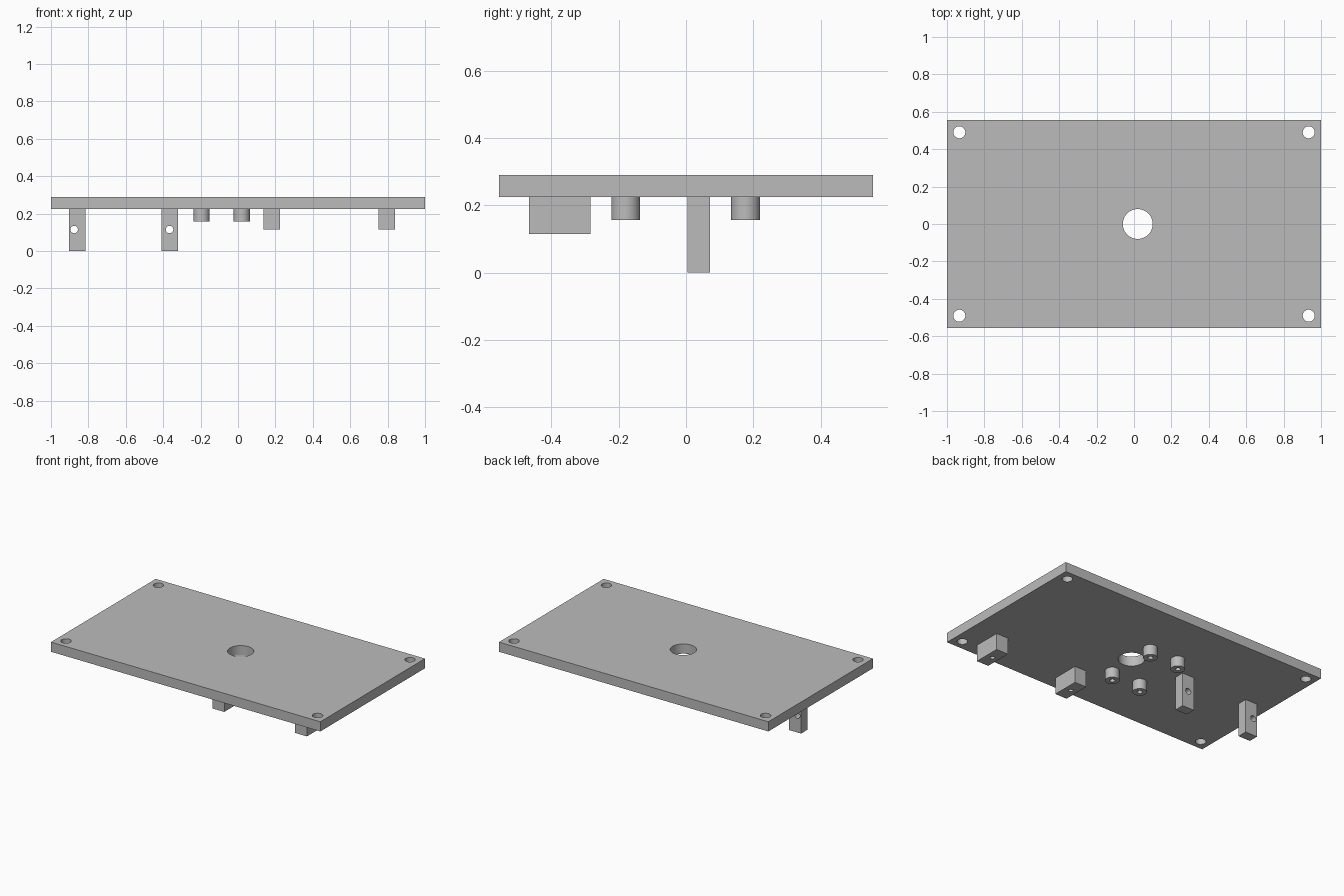
import bpy
from math import pi, radians

default = bpy.data.objects.get("Cube")
if default:
    bpy.data.objects.remove(default, do_unlink=True)

# Single grey material
GREY = (0.5, 0.5, 0.5, 1.0)
grey = bpy.data.materials.new("plain grey")
grey.use_nodes = True
grey.diffuse_color = GREY
grey.node_tree.nodes["Principled BSDF"].inputs["Base Color"].default_value = GREY

PLATE_BOTTOM, PLATE_TOP = 0.225, 0.29


def box(name, x, y, z):
    """Box from (low, high) pairs on each axis."""
    spans = (x, y, z)
    bpy.ops.mesh.primitive_cube_add(size=1, location=[(a + b) / 2 for a, b in spans])
    ob = bpy.context.object
    ob.name = name
    ob.scale = [b - a for a, b in spans]
    bpy.ops.object.transform_apply(location=False, rotation=False, scale=True)
    ob.data.materials.append(grey)
    return ob


def rod(name, radius, x, y, low, high):
    bpy.ops.mesh.primitive_cylinder_add(vertices=48, radius=radius, depth=high - low,
                                        location=(x, y, (low + high) / 2))
    ob = bpy.context.object
    ob.name = name
    ob.data.materials.append(grey)
    return ob


def cut(ob, cutter):
    """Subtract the cutter from the part, then discard it."""
    cutter.hide_render = True
    mod = ob.modifiers.new("hole", "BOOLEAN")
    mod.operation, mod.solver, mod.object = "DIFFERENCE", "EXACT", cutter
    bpy.ops.object.select_all(action="DESELECT")
    bpy.context.view_layer.objects.active = ob
    ob.select_set(True)
    bpy.ops.object.modifier_apply(modifier=mod.name)
    bpy.data.objects.remove(cutter, do_unlink=True)


def smooth(ob):
    bpy.ops.object.select_all(action="DESELECT")
    bpy.context.view_layer.objects.active = ob
    ob.select_set(True)
    bpy.ops.object.shade_smooth_by_angle(angle=radians(30))


# Base plate with corner screw holes and a central opening
plate = box("base_plate", (-1, 1), (-0.555, 0.555), (PLATE_BOTTOM, PLATE_TOP))
for sx in (-1, 1):
    for sy in (-1, 1):
        cut(plate, rod("cutter", 0.032, sx * 0.934, sy * 0.49, 0.1, 0.4))
cut(plate, rod("cutter", 0.08, 0.02, 0, 0.1, 0.4))
smooth(plate)

# Tall lugs, each with a hole running front to back
for name, x, hole_x in (("outer_lug", -0.86, -0.876), ("inner_lug", -0.366, -0.366)):
    lug = box(name, (x - 0.044, x + 0.044), (0.005, 0.071), (0, PLATE_BOTTOM))
    drill = rod("cutter", 0.02, hole_x, 0.038, 0, 0.3)
    drill.rotation_euler.x = pi / 2
    drill.location.z = 0.115
    cut(lug, drill)
    smooth(lug)

# Short mounting blocks with blind screw holes underneath
for name, x in (("inner_block", 0.181), ("outer_block", 0.795)):
    block = box(name, (x - 0.044, x + 0.044), (-0.467, -0.283), (0.115, PLATE_BOTTOM))
    cut(block, rod("cutter", 0.015, x, -0.375, 0.05, 0.2))
    smooth(block)

# Four round standoffs with blind screw holes underneath
for side, x in (("right", -0.195), ("left", 0.02)):
    for end, y in (("front", -0.179), ("back", 0.177)):
        post = rod(f"standoff_{end}_{side}", 0.043, x, y, 0.157, PLATE_BOTTOM)
        cut(post, rod("cutter", 0.016, x, y, 0.1, 0.215))
        smooth(post)
